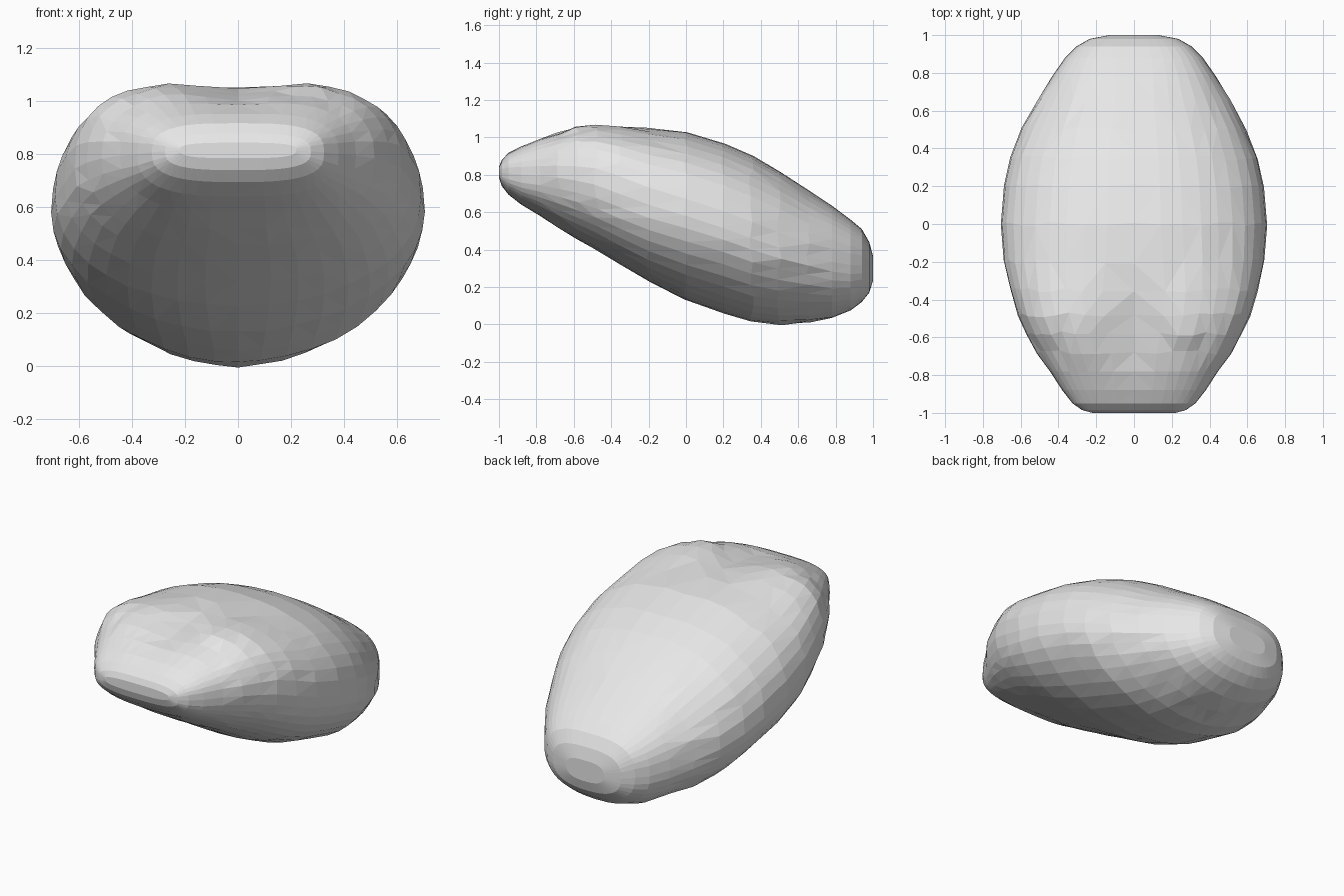
import bpy, bmesh, math, random

if "Cube" in bpy.data.objects:
    bpy.data.objects.remove(bpy.data.objects["Cube"], do_unlink=True)

random.seed(4)
SIDES = 40

# Stone colour
stone = bpy.data.materials.new("stone_grey")
stone.use_nodes = True
grey = (0.8, 0.8, 0.8, 1)
stone.diffuse_color = grey
stone.node_tree.nodes["Principled BSDF"].inputs["Base Color"].default_value = grey

# Cross-sections from front to back: y, half width, underside z, top z
SECTIONS = [
    (-1.0, .22, .785, .845), (-.985, .275, .74, .88), (-.95, .325, .695, .92),
    (-.88, .38, .64, .96), (-.78, .445, .58, 1.01), (-.68, .515, .515, 1.05),
    (-.58, .57, .455, 1.08), (-.48, .615, .4, 1.088), (-.35, .655, .32, 1.072),
    (-.2, .69, .23, 1.052), (0, .705, .13, 1.03), (.2, .688, .06, .97),
    (.35, .655, .015, .905), (.5, .595, 0, .82), (.65, .515, .01, .72),
    (.78, .435, .035, .635), (.88, .365, .075, .56), (.94, .305, .12, .51),
    (.98, .235, .17, .44), (1.0, .13, .235, .365),
]


def power(v, p):
    return math.copysign(abs(v) ** p, v)


def ring(bm, y, w, low, high):
    """One rounded cross-section, keeled below at the back, blunt at both ends."""
    verts = []
    mid, half = (low + high) / 2, (high - low) / 2
    lobes = math.exp(-((y + .45) / .25) ** 2)
    blunt = 2 * max(0, abs(y) - .65)
    for i in range(SIDES):
        a = math.tau * i / SIDES
        c, s = math.cos(a), math.sin(a)
        if s < 0:
            n = 1.85 + max(0, min(.45, .1 - .8 * y)) + blunt
        else:
            n = 2.3 + 0.45 * lobes + blunt
        x = w * power(c, 2 / n)
        z = mid + half * power(s, 2 / n)
        if s > 0:  # shallow hollow on top near the front
            z -= 0.065 * s * math.exp(-(x / .2) ** 2 - ((y + .56) / .22) ** 2)
        slide = random.uniform(-.012, .012) if abs(y) < .75 else 0
        verts.append(bm.verts.new((x, y + slide, z - slide * 0.4)))
    return verts


# Tilted pebble body, lofted through the sections
bm = bmesh.new()
rings = [ring(bm, *s) for s in SECTIONS]
for a, b in zip(rings, rings[1:]):
    for i in range(SIDES):
        j = (i + 1) % SIDES
        bm.faces.new((a[i], a[j], b[j], b[i]))
bm.faces.new(rings[0])
bm.faces.new(rings[-1])
bmesh.ops.recalc_face_normals(bm, faces=bm.faces)
bmesh.ops.triangulate(bm, faces=bm.faces, quad_method='SHORT_EDGE')

mesh = bpy.data.meshes.new("stone")
bm.to_mesh(mesh)
bm.free()
mesh.materials.append(stone)
obj = bpy.data.objects.new("stone", mesh)
bpy.context.scene.collection.objects.link(obj)
